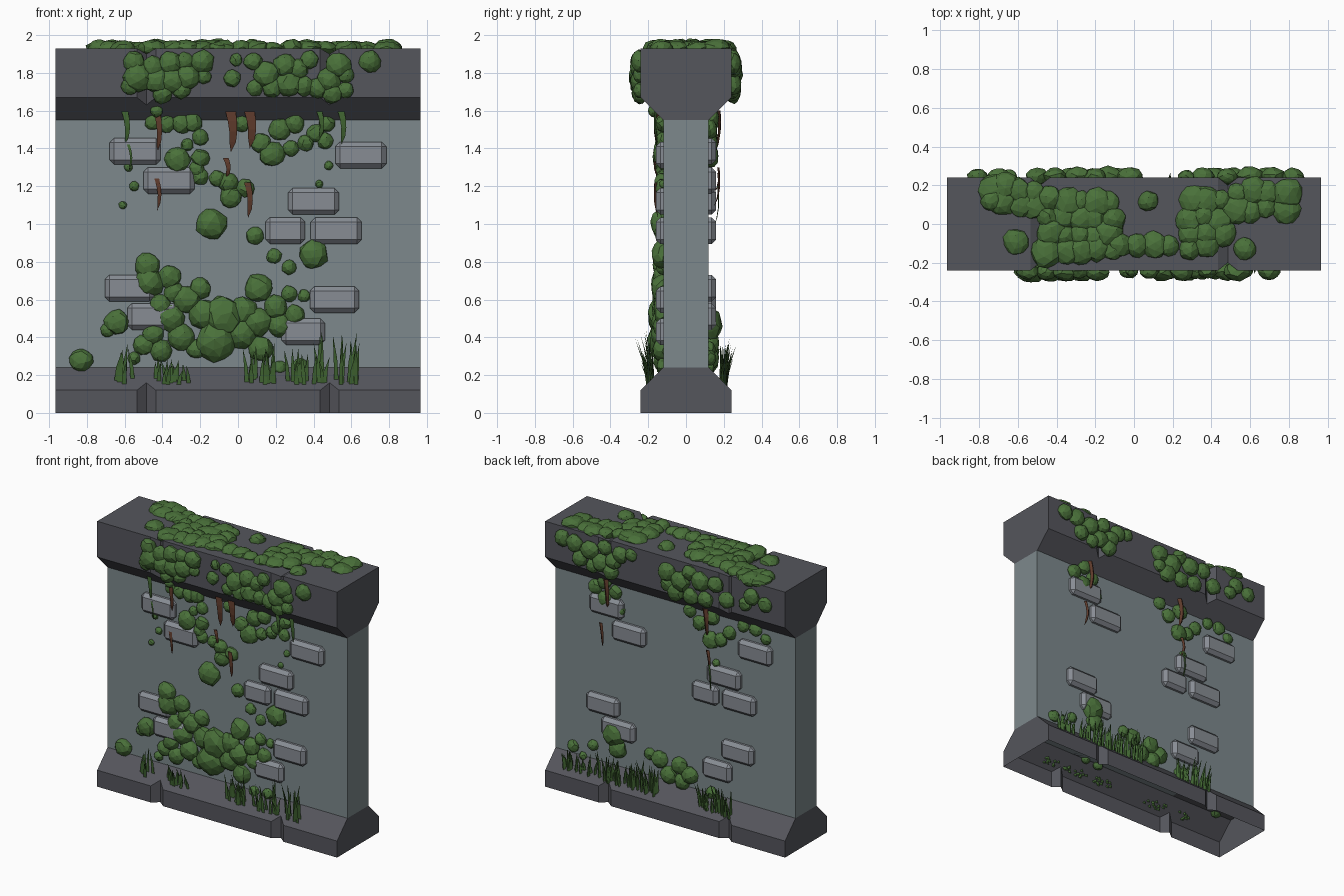
import bpy, bmesh, math, random
from mathutils import Matrix, Vector, Euler

random.seed(7)
L, T, D = 0.965, 0.12, 0.24      # half length, wall half depth, plinth/coping half depth


def material(name, rgb):
    m = bpy.data.materials.new(name)
    m.diffuse_color = (*rgb, 1)
    return m


WALL = material("blue grey wall", (0.205, 0.25, 0.265))
TRIM = material("dark grey stone", (0.09, 0.092, 0.107))
BRICK = material("light grey brick", (0.245, 0.265, 0.295))
MOSS = material("moss green", (0.068, 0.165, 0.042))
GRASS = material("grass green", (0.05, 0.125, 0.03))
ROOT = material("root brown", (0.11, 0.042, 0.024))


def finish(name, bm, mat):
    me = bpy.data.meshes.new(name)
    bmesh.ops.recalc_face_normals(bm, faces=bm.faces)
    bm.to_mesh(me)
    bm.free()
    me.materials.append(mat)
    ob = bpy.data.objects.new(name, me)
    bpy.context.collection.objects.link(ob)
    return ob


def loft(name, outer, grooved, mat, skip=None):
    """Sweep a profile along x, swapping in the grooved profile at the two joints."""
    bm = bmesh.new()
    rings = []
    for x, prof in ((-L, outer), (-.535, outer), (-.485, grooved), (-.435, outer),
                    (.435, outer), (.485, grooved), (.535, outer), (L, outer)):
        rings.append([bm.verts.new((x, y, z)) for y, z in prof])
    n = len(outer)
    for a, b in zip(rings, rings[1:]):
        for i in range(n):
            if i != skip:
                j = (i + 1) % n
                bm.faces.new((a[i], a[j], b[j], b[i]))
    bm.faces.new(rings[0])
    bm.faces.new(rings[-1])
    return finish(name, bm, mat)


def sym(half):
    return [(-y, z) for y, z in half] + [(y, z) for y, z in reversed(half)]


# Wall panel, open-bottomed plinth, coping
bm = bmesh.new()
bmesh.ops.create_cube(bm, size=1, matrix=Matrix.Translation((0, 0, .895)) @ Matrix.Diagonal((2 * L, 2 * T, 1.31, 1)))
finish("wall_panel", bm, WALL)
loft("plinth", sym([(D, 0), (D, .12), (T, .24)]), sym([(.2, 0), (.2, .16), (T, .24)]), TRIM, skip=5)
loft("coping", sym([(T, 1.55), (D, 1.67), (D, 1.93)]), sym([(T, 1.55), (.2, 1.63), (.2, 1.90)]), TRIM)

# Raised bricks, repeated on the back by a half turn
bricks = [(-.545, 1.385, .27), (-.365, 1.23, .27), (.65, 1.365, .27), (.40, 1.12, .27), (.25, .965, .21),
          (.52, .965, .27), (.51, .60, .26), (.345, .43, .23), (-.575, .66, .26), (-.45, .51, .27)]
for s, side in ((1, "front"), (-1, "back")):
    bm = bmesh.new()
    for x, z, w in bricks:
        bmesh.ops.create_cube(bm, size=1, matrix=Matrix.Translation((s * x, -s * .11, z)) @ Matrix.Diagonal((w, .1, .14, 1)))
    bmesh.ops.bevel(bm, geom=bm.edges[:], offset=.024, segments=1, affect='EDGES')
    finish(side + "_bricks", bm, BRICK)


def surface(z):
    """Half depth of the stonework at height z."""
    if z < .24:
        return min(D, .36 - z)
    return T if z < 1.55 else min(D, T + z - 1.55)


def blob(bm, pos, size):
    """Faceted, uneven clump."""
    rot = Euler([random.uniform(0, 6.3) for _ in range(3)]).to_matrix()
    for v in bmesh.ops.create_icosphere(bm, subdivisions=2, radius=1)['verts']:
        p = rot @ v.co * random.uniform(.9, 1.06)
        v.co = Vector(pos) + Vector((p.x * size[0], p.y * size[1], p.z * size[2]))


def moss(name, spots, s):
    bm = bmesh.new()
    for x, z, r in spots:
        blob(bm, (x * s, -s * (surface(z) + .1 * r), z), (r, r * .62 + .008, r))
    finish(name, bm, MOSS)


# Moss on the front: x, z, radius
moss("front_coping_moss", [
    (-.55, 1.86, .06), (-.53, 1.78, .08), (-.57, 1.73, .05), (-.45, 1.83, .06), (-.43, 1.76, .07),
    (-.36, 1.85, .065), (-.35, 1.76, .07), (-.27, 1.78, .07), (-.28, 1.86, .05), (-.19, 1.86, .065),
    (-.18, 1.78, .04), (-.4, 1.69, .055), (-.3, 1.71, .05), (-.03, 1.77, .048), (-.01, 1.87, .035),
    (.08, 1.86, .05), (.09, 1.72, .045), (.15, 1.79, .07), (.18, 1.72, .055), (.25, 1.84, .065),
    (.27, 1.74, .07), (.32, 1.82, .055), (.35, 1.73, .055), (.38, 1.87, .05), (.42, 1.72, .055),
    (.48, 1.76, .065), (.5, 1.69, .055), (.53, 1.84, .07), (.57, 1.71, .045), (.57, 1.79, .045),
    (.70, 1.86, .06)], 1)
moss("front_upper_moss", [
    (-.43, 1.6, .035), (-.45, 1.54, .045), (-.38, 1.53, .05), (-.3, 1.53, .055), (-.24, 1.54, .055),
    (-.2, 1.46, .045), (-.32, 1.34, .07), (-.2, 1.35, .05), (-.27, 1.42, .035), (-.22, 1.29, .045),
    (-.2, 1.25, .045), (-.57, 1.39, .042), (-.55, 1.2, .027), (-.58, 1.3, .024), (-.61, 1.1, .022),
    (-.11, 1.24, .045), (-.05, 1.22, .055), (-.04, 1.14, .06), (.04, 1.19, .05), (-.14, 1.0, .085),
    (.09, .94, .05), (.19, .83, .042), (.27, .77, .04), (.40, .84, .08), (.02, 1.53, .045),
    (.12, 1.43, .055), (.18, 1.37, .07), (.22, 1.5, .06), (.3, 1.53, .055), (.28, 1.4, .045),
    (.36, 1.43, .045), (.41, 1.48, .05), (.46, 1.44, .045), (.47, 1.53, .045), (.43, 1.21, .022),
    (.44, 1.10, .032), (.43, 1.0, .025), (.48, 1.31, .025)], 1)
moss("front_lower_moss", [
    (-.48, .78, .07), (-.47, .69, .08), (-.36, .72, .065), (-.34, .64, .055), (-.64, .48, .07),
    (-.69, .44, .04), (-.83, .28, .065), (-.5, .36, .055), (-.45, .42, .06), (-.41, .33, .06),
    (-.35, .5, .075), (-.3, .4, .075), (-.27, .6, .075), (-.2, .66, .06), (-.18, .52, .085),
    (-.22, .34, .055), (-.12, .38, .11), (-.08, .51, .11), (.02, .42, .08), (.03, .54, .075),
    (.11, .66, .08), (.1, .48, .08), (.12, .34, .07), (.2, .56, .065), (.22, .46, .065),
    (.27, .63, .045), (.3, .52, .055), (.35, .62, .035), (.33, .25, .04), (.41, .41, .035),
    (.22, .24, .04), (-.41, .57, .06), (-.55, .29, .035)], 1)

# Moss on the back, in half-turned coordinates
moss("back_coping_moss", [
    (-.82, 1.85, .06), (-.72, 1.84, .065), (-.6, 1.82, .07), (-.48, 1.87, .055), (-.355, 1.85, .06),
    (-.51, 1.75, .065), (-.43, 1.71, .06), (-.68, 1.74, .06), (-.58, 1.71, .05), (-.41, 1.79, .06),
    (-.27, 1.87, .045), (.02, 1.83, .07), (.13, 1.79, .075), (.2, 1.87, .055), (.29, 1.83, .07),
    (.41, 1.84, .06), (.21, 1.70, .06), (.09, 1.70, .065), (.33, 1.71, .06), (.5, 1.75, .06),
    (.65, 1.76, .05), (.7, 1.83, .06), (.81, 1.80, .055), (.02, 1.74, .05)], -1)
moss("back_wall_moss", [
    (-.64, 1.5, .055), (-.56, 1.56, .055), (-.56, 1.43, .06), (-.48, 1.5, .05), (-.44, 1.38, .04),
    (-.62, 1.38, .04), (.12, 1.53, .05), (.2, 1.46, .055), (.29, 1.36, .065), (.37, 1.38, .05),
    (.3, 1.53, .06), (.44, 1.45, .05), (.55, 1.53, .045), (.65, 1.53, .05), (.73, 1.48, .04),
    (.3, 1.13, .03), (.33, 1.2, .03), (.3, 1.0, .03), (-.48, .47, .09), (-.46, .37, .07),
    (-.12, .38, .065), (.04, .38, .065), (.12, .33, .065), (-.2, .4, .045), (-.05, .29, .065),
    (.06, .27, .06), (-.66, .34, .04), (-.82, .29, .045), (-.74, .24, .03), (.3, .25, .045)], -1)

# Moss carpet along the top: scattered inside a few rectangles (x0, x1, y0, y1)
patches = [(-.78, -.48, .08, .21), (-.48, -.08, -.18, .16), (-.66, -.56, -.15, -.04), (-.1, .4, -.18, -.06),
           (.05, .1, .1, .14), (.26, .48, -.1, .16), (.48, .82, .04, .2), (.53, .62, -.16, -.1)]
bm = bmesh.new()
for x0, x1, y0, y1 in patches:
    nx, ny = max(1, round((x1 - x0) / .085)), max(1, round((y1 - y0) / .085))
    for i in range(nx):
        for j in range(ny):
            r = random.uniform(.055, .085)
            x = x0 + (x1 - x0) * (i + .5) / nx + random.uniform(-.015, .015)
            y = y0 + (y1 - y0) * (j + .5) / ny + random.uniform(-.015, .015)
            blob(bm, (x, y, 1.93), (r, r, random.uniform(.035, .052)))
finish("top_moss", bm, MOSS)


def strip(bm, pts, w):
    """Three-sided tapering stem through the points, ending in a tip."""
    rings = []
    for k, p in enumerate(pts[:-1]):
        ww = w * (1 - .6 * k / len(pts))
        rings.append([bm.verts.new(p + Vector((dx * ww, dy * ww, 0))) for dx, dy in ((-.5, 0), (.5, 0), (0, .4))])
    tip = bm.verts.new(pts[-1])
    for i in range(3):
        j = (i + 1) % 3
        for a, b in zip(rings, rings[1:]):
            bm.faces.new((a[i], a[j], b[j], b[i]))
        bm.faces.new((rings[-1][i], rings[-1][j], tip))


# Grass tufts on the plinth slope: x centre, half width, height, blade count
tufts = {1: [(-.6, .045, .19, 9), (-.35, .09, .12, 16), (.12, .08, .2, 16), (.36, .1, .17, 14), (.43, .03, .26, 5),
             (.59, .08, .26, 12)],
         -1: [(-.72, .12, .15, 20), (-.42, .15, .2, 30), (-.2, .1, .22, 18), (.28, .08, .17, 14), (.43, .07, .2, 14)]}
for s, group in tufts.items():
    bm = bmesh.new()
    for cx, hw, h, n in group:
        for _ in range(n):
            hh = h * random.uniform(.6, 1.08)
            lean = random.uniform(-.03, .03)
            x, y = cx + random.uniform(-hw, hw), random.uniform(.175, .21)
            z = .36 - y - .01
            out = random.uniform(-.01, .055) * hh / .2
            strip(bm, [Vector((s * x, -s * y, z)), Vector((s * (x + lean * .3), -s * (y + out * .3), z + hh * .5)),
                       Vector((s * (x + lean), -s * (y + out), z + hh))], .023)
    finish(("front" if s == 1 else "back") + "_grass", bm, GRASS)


# Hanging stems: x, top z, bottom z, width
def hang(name, stems, mat):
    bm = bmesh.new()
    for s, x, z0, z1, w in stems:
        pts = []
        for k in range(5):
            t = k / 4
            pts.append(Vector((s * (x + .015 * math.sin(3 * t)), -s * (.165 + .015 * math.sin(3 * t) - .02 * t), z0 + (z1 - z0) * t)))
        strip(bm, pts, w)
    finish(name, bm, mat)


hang("hanging_roots", [(1, -.43, 1.6, 1.38, .035), (1, -.04, 1.6, 1.38, .055), (1, .06, 1.6, 1.4, .055),
                       (1, -.065, 1.35, 1.24, .03), (1, -.43, 1.24, 1.07, .025), (1, .05, 1.22, 1.03, .035),
                       (-1, -.53, 1.6, 1.36, .04), (-1, -.57, 1.27, 1.09, .028),
                       (-1, .27, 1.6, 1.38, .045), (-1, .29, 1.3, 1.16, .03)], ROOT)
hang("hanging_vines", [(1, -.6, 1.6, 1.42, .035), (1, .43, 1.6, 1.45, .03), (1, .545, 1.6, 1.42, .035),
                       (1, -.58, 1.42, 1.28, .015), (-1, .3, 1.2, .98, .015)], GRASS)
